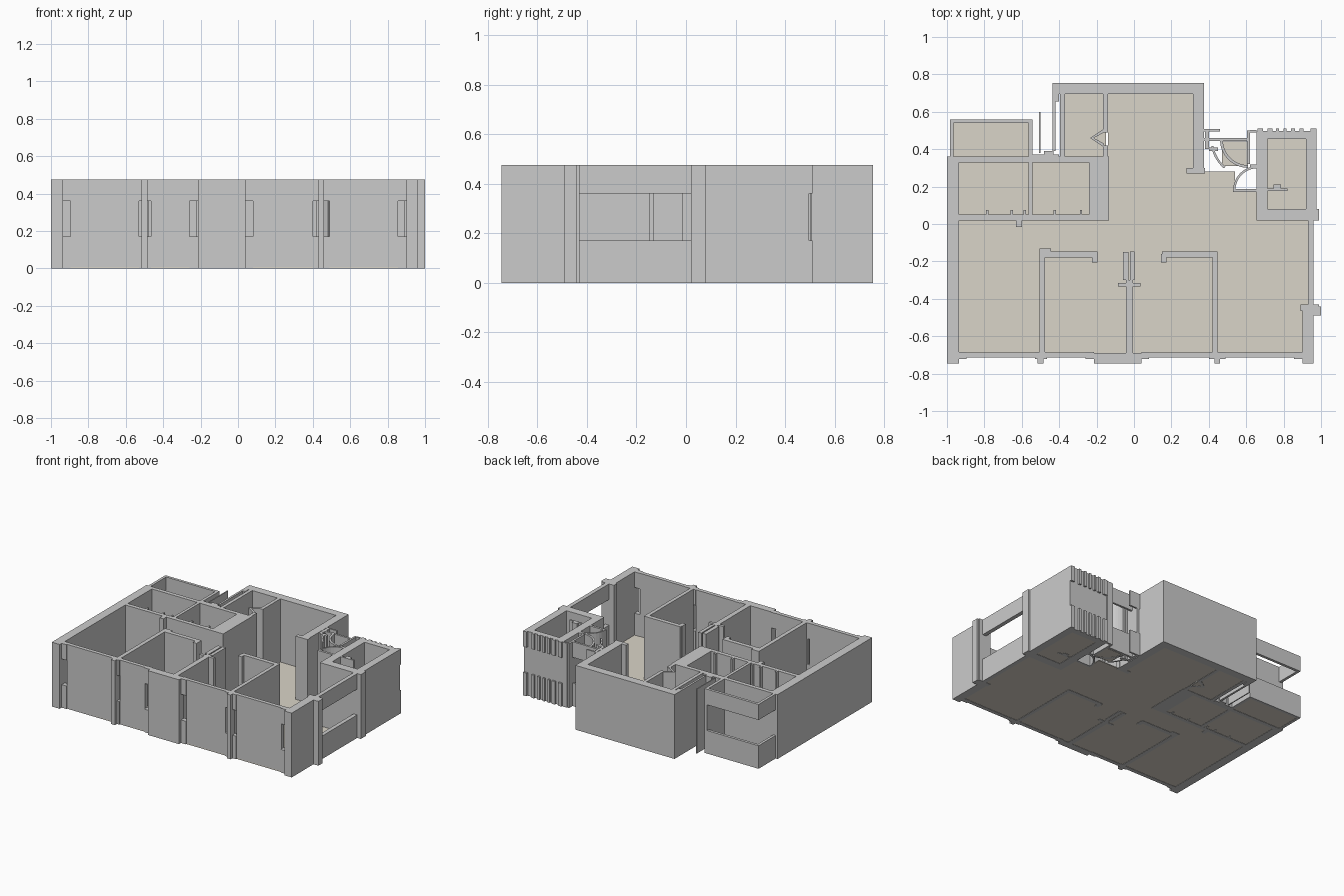
import bpy, bmesh, math

H, SILL, HEAD = 0.475, 0.17, 0.36
FULL = [(0, H)]
BANDS = [(0, SILL), (HEAD, H)]      # parapet and lintel around an opening
FLOOR = [(0.002, 0.008)]


def add_box(bm, x0, x1, y0, y1, z0, z1):
    lo = [bm.verts.new((x, y, z0)) for x, y in ((x0, y0), (x1, y0), (x1, y1), (x0, y1))]
    top = bm.faces.new(lo)
    ext = bmesh.ops.extrude_face_region(bm, geom=[top])
    vs = [g for g in ext["geom"] if isinstance(g, bmesh.types.BMVert)]
    bmesh.ops.translate(bm, verts=vs, vec=(0, 0, z1 - z0))


def finish(name, bm, color=None):
    bmesh.ops.recalc_face_normals(bm, faces=bm.faces)
    me = bpy.data.meshes.new(name)
    bm.to_mesh(me)
    bm.free()
    ob = bpy.data.objects.new(name, me)
    bpy.context.collection.objects.link(ob)
    if color:
        mat = bpy.data.materials.new(name)
        mat.diffuse_color = color
        me.materials.append(mat)
    return ob


def boxes(name, rects, spans=FULL, color=None):
    """Extrude plan rectangles (x0, x1, y0, y1) over each height span."""
    bm = bmesh.new()
    for r in rects:
        for z in spans:
            add_box(bm, *r, *z)
    return finish(name, bm, color)


def strip(name, left, right, spans=FULL):
    """Wall between two plan polylines."""
    bm = bmesh.new()
    for z0, z1 in spans:
        outline = left + right[::-1]
        f = bm.faces.new([bm.verts.new((x, y, z0)) for x, y in outline])
        ext = bmesh.ops.extrude_face_region(bm, geom=[f])
        vs = [g for g in ext["geom"] if isinstance(g, bmesh.types.BMVert)]
        bmesh.ops.translate(bm, verts=vs, vec=(0, 0, z1 - z0))
    return finish(name, bm)


def arc(cx, cy, r, a0, a1, n=10):
    return [(cx + r * math.cos(math.radians(a0 + (a1 - a0) * i / n)),
             cy + r * math.sin(math.radians(a0 + (a1 - a0) * i / n))) for i in range(n + 1)]


# Floor slabs
boxes("floor", [
    (-0.99, 0.94, -0.715, 0.03), (-0.98, -0.14, 0.03, 0.35),
    (-0.375, -0.15, 0.35, 0.72), (-0.14, 0.345, 0.03, 0.72),
    (-0.98, -0.55, 0.35, 0.55), (0.345, 0.66, 0.03, 0.18),
    (0.345, 0.54, 0.18, 0.28), (0.47, 0.61, 0.31, 0.44),
    (0.67, 0.96, 0.03, 0.49)], FLOOR, (0.70, 0.66, 0.58, 1))

# Front wall: panels, narrow slots and pilasters
slots = [(-0.935, -0.895), (-0.53, -0.465), (-0.26, -0.215),
         (0.04, 0.08), (0.40, 0.49), (0.855, 0.90)]
panels = [(-0.895, -0.53), (-0.465, -0.26), (0.08, 0.40), (0.49, 0.855)]
boxes("front_wall_panels", [(a, b, -0.715, -0.687) for a, b in panels])
boxes("front_slot_sills_and_heads", [(a, b, -0.722, -0.685) for a, b in slots], BANDS)
boxes("front_pilasters", [
    (-1.0, -0.935, -0.745, -0.685), (-0.515, -0.485, -0.745, -0.69),
    (0.43, 0.46, -0.745, -0.69), (0.90, 0.96, -0.745, -0.43)])
boxes("front_centre_pier", [(-0.215, 0.04, -0.745, -0.69)])

# Side outer walls
boxes("left_wall", [(-1.0, -0.935, -0.685, 0.36)])
boxes("right_window_band", [(0.93, 0.96, -0.43, 0.02)], BANDS)
boxes("right_window_pier", [(0.89, 0.99, -0.465, -0.43), (0.96, 1.0, -0.49, -0.44)])

# Partitions of the front rooms
boxes("left_partition", [
    (-0.505, -0.475, -0.69, -0.13), (-0.475, -0.445, -0.178, -0.13),
    (-0.445, -0.20, -0.178, -0.147), (-0.225, -0.195, -0.205, -0.147)])
boxes("right_partition", [
    (0.42, 0.447, -0.69, -0.147), (0.15, 0.42, -0.178, -0.147),
    (0.145, 0.175, -0.205, -0.16)])
boxes("centre_partition", [
    (-0.042, -0.005, -0.69, -0.30), (-0.06, -0.03, -0.30, -0.15),
    (-0.022, 0.003, -0.30, -0.147),
    (-0.085, -0.042, -0.335, -0.315), (-0.005, 0.035, -0.335, -0.315)])

# Small rooms at the left
boxes("left_room_walls", [
    (-0.935, -0.375, 0.33, 0.36), (-0.375, -0.20, 0.33, 0.36),
    (-0.935, -0.20, 0.02, 0.05), (-0.565, -0.543, 0.05, 0.33),
    (-0.24, -0.20, 0.05, 0.33), (-0.20, -0.135, 0.02, 0.36),
    (-0.63, -0.60, -0.015, 0.02)])
boxes("left_room_jambs", [
    (x, x + 0.012, 0.05, 0.075) for x in (-0.79, -0.66, -0.59, -0.43, -0.29)])

# Rear left balcony
boxes("balcony_bands", [
    (-0.985, -0.55, 0.54, 0.56), (-0.985, -0.965, 0.36, 0.54)], BANDS)
boxes("balcony_end_wall", [(-0.565, -0.543, 0.36, 0.56)])
boxes("balcony_screen", [(-0.508, -0.50, 0.38, 0.60)])
boxes("rear_left_window_bands", [
    (-0.543, -0.40, 0.355, 0.372), (-0.48, -0.43, 0.372, 0.39)], BANDS)

# Rear main block
boxes("rear_block_walls", [
    (-0.435, 0.375, 0.695, 0.755), (0.315, 0.375, 0.30, 0.695),
    (0.28, 0.38, 0.27, 0.30), (-0.395, -0.37, 0.36, 0.695),
    (-0.435, -0.40, 0.655, 0.695), (-0.165, -0.14, 0.49, 0.695),
    (-0.165, -0.14, 0.36, 0.42), (-0.435, -0.42, 0.39, 0.655)])
strip("rear_niche", [(-0.16, 0.51), (-0.235, 0.46), (-0.16, 0.41)],
      [(-0.16, 0.49), (-0.215, 0.46), (-0.16, 0.43)])

# Rear right tower
boxes("tower_walls", [
    (0.655, 0.715, 0.08, 0.455), (0.92, 0.975, 0.08, 0.455),
    (0.655, 0.975, 0.455, 0.497), (0.655, 0.96, 0.02, 0.08),
    (0.96, 0.99, 0.02, 0.08)])
boxes("tower_rear_ribs",
      [(x, x + w, 0.497, 0.51) for x, w in
       ((0.66, 0.03), (0.715, 0.025), (0.76, 0.015), (0.80, 0.015),
        (0.84, 0.02), (0.885, 0.02), (0.945, 0.03))], BANDS)
boxes("tower_inner_stub", [(0.71, 0.82, 0.177, 0.19), (0.745, 0.785, 0.19, 0.21)])

# Entry between block and tower
boxes("entry_window_bands", [
    (0.375, 0.62, 0.445, 0.46), (0.375, 0.46, 0.495, 0.507)], BANDS)
boxes("entry_posts", [
    (0.38, 0.40, 0.40, 0.507), (0.40, 0.45, 0.39, 0.41),
    (0.605, 0.62, 0.32, 0.50), (0.62, 0.655, 0.49, 0.503),
    (0.62, 0.655, 0.305, 0.318), (0.53, 0.66, 0.17, 0.187)])
strip("entry_curved_wall", arc(0.61, 0.45, 0.15, 180, 270), arc(0.61, 0.45, 0.135, 180, 270))
strip("entry_outer_curve", arc(0.61, 0.45, 0.20, 190, 230), arc(0.61, 0.45, 0.188, 190, 230))
strip("entry_shaft_curve", arc(0.66, 0.18, 0.13, 90, 180), arc(0.66, 0.18, 0.118, 90, 180))
